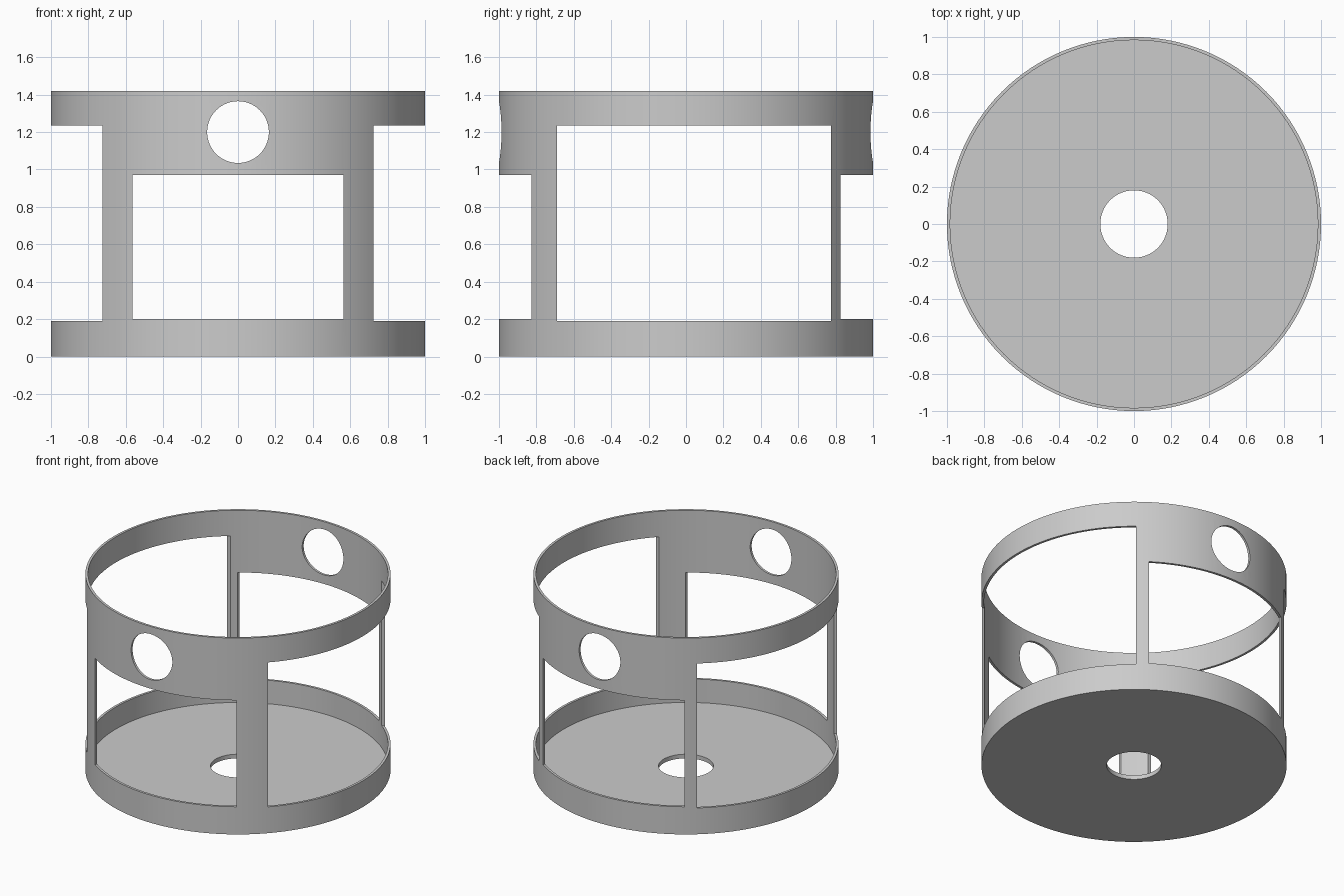
import bpy
import bmesh
import math
from mathutils import Matrix, Vector

if "Cube" in bpy.data.objects:
    bpy.data.objects.remove(bpy.data.objects["Cube"], do_unlink=True)

RADIUS, INNER, HEIGHT = 1.0, 0.983, 1.42
FLOOR, DRAIN = 0.03, 0.18

grey = bpy.data.materials.new("plain grey")
grey.use_nodes = True
colour = (0.6, 0.6, 0.6, 1)
grey.diffuse_color = colour
grey.node_tree.nodes["Principled BSDF"].inputs["Base Color"].default_value = colour


def make_object(name, bm):
    bmesh.ops.recalc_face_normals(bm, faces=bm.faces)
    mesh = bpy.data.meshes.new(name)
    bm.to_mesh(mesh)
    bm.free()
    mesh.materials.append(grey)
    obj = bpy.data.objects.new(name, mesh)
    bpy.context.collection.objects.link(obj)
    return obj


def box_cutter(name, low, high):
    low, high = Vector(low), Vector(high)
    bm = bmesh.new()
    place = Matrix.Translation((low + high) / 2) @ Matrix.Diagonal((high - low).to_4d())
    bmesh.ops.create_cube(bm, size=1, matrix=place)
    return make_object(name, bm)


def round_cutter(name, radius, z):
    bm = bmesh.new()
    place = Matrix.Translation((0, 0, z)) @ Matrix.Rotation(math.pi / 2, 4, "X")
    bmesh.ops.create_cone(bm, cap_ends=True, segments=64, radius1=radius,
                          radius2=radius, depth=3, matrix=place)
    return make_object(name, bm)


# Thin cup with a holed floor, turned from its wall section
bm = bmesh.new()
section = [(DRAIN, 0), (RADIUS, 0), (RADIUS, HEIGHT),
           (INNER, HEIGHT), (INNER, FLOOR), (DRAIN, FLOOR)]
verts = [bm.verts.new((r, 0, z)) for r, z in section]
edges = [bm.edges.new((v, verts[i - 1])) for i, v in enumerate(verts)]
bmesh.ops.spin(bm, geom=verts + edges, cent=(0, 0, 0), axis=(0, 0, 1),
               angle=math.tau, steps=128, use_merge=True)
bmesh.ops.remove_doubles(bm, verts=bm.verts, dist=0.0001)
cup = make_object("cup_frame", bm)

# Openings through front and back, through both sides, and the round holes
cutters = [
    box_cutter("front_back_window_cutter", (-0.565, -2, 0.2), (0.565, 2, 0.97)),
    box_cutter("side_window_cutter", (-2, -0.69, 0.19), (2, 0.775, 1.235)),
    round_cutter("round_hole_cutter", 0.165, 1.2),
]
for cutter in cutters:
    cutter.hide_render = True
    cut = cup.modifiers.new(cutter.name, "BOOLEAN")
    cut.operation = "DIFFERENCE"
    cut.solver = "EXACT"
    cut.object = cutter

# Bake the cuts and discard the cutters
bpy.context.view_layer.update()
depsgraph = bpy.context.evaluated_depsgraph_get()
baked = bpy.data.meshes.new_from_object(cup.evaluated_get(depsgraph))
cup.modifiers.clear()
cup.data = baked
for cutter in cutters:
    bpy.data.objects.remove(cutter, do_unlink=True)

bpy.ops.object.select_all(action="DESELECT")
cup.select_set(True)
bpy.context.view_layer.objects.active = cup
bpy.ops.object.shade_smooth_by_angle(angle=math.radians(30))
